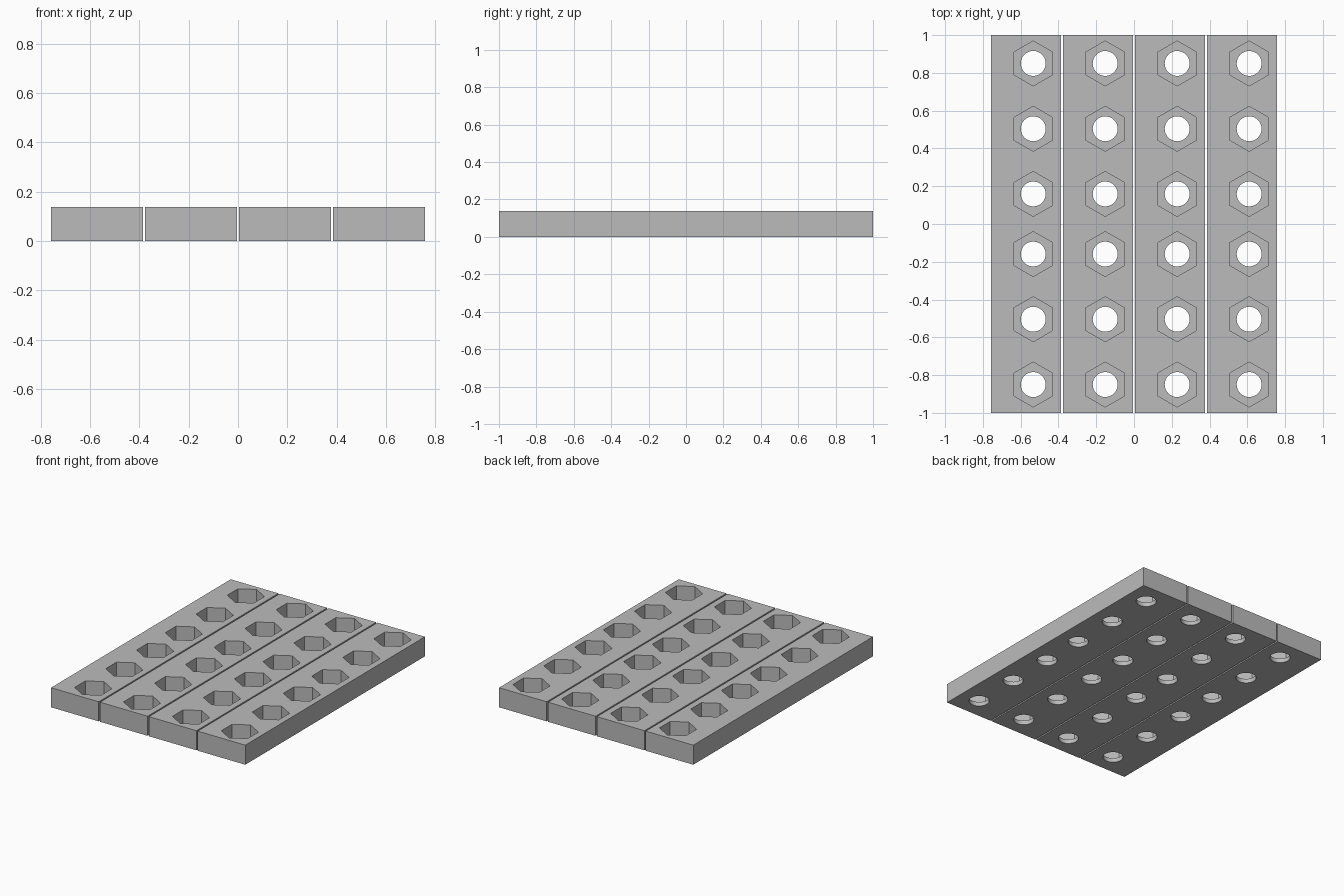
import bpy, math

if "Cube" in bpy.data.objects:
    bpy.data.objects.remove(bpy.data.objects["Cube"])

LENGTH, WIDTH, HEIGHT = 2.0, 0.371, 0.138
PITCH = 0.381            # bar spacing, leaving a thin gap
HOLE_SHIFT = 0.038       # holes sit off the bar's centre line
FLOOR = 0.03             # thickness left under each hex pocket
ROWS = [s * y for y in (0.159, 0.504, 0.85) for s in (-1, 1)]

grey = bpy.data.materials.new("plain grey")
grey.diffuse_color = (0.5, 0.5, 0.5, 1)
grey.use_nodes = True
grey.node_tree.nodes["Principled BSDF"].inputs["Base Color"].default_value = grey.diffuse_color


def cutter(x, y, sides, radius, z0, z1):
    """Upright prism used to cut one hole, with a corner on the y axis."""
    bpy.ops.mesh.primitive_cylinder_add(
        vertices=sides, radius=radius, depth=z1 - z0, location=(x, y, (z0 + z1) / 2))
    return bpy.context.object


def cut(target, tools):
    """Join the tools and subtract them from the target."""
    bpy.ops.object.select_all(action='DESELECT')
    for t in tools:
        t.select_set(True)
    bpy.context.view_layer.objects.active = tools[0]
    bpy.ops.object.join()
    tool = bpy.context.object
    tool.hide_render = True
    bpy.ops.object.select_all(action='DESELECT')
    target.select_set(True)
    bpy.context.view_layer.objects.active = target
    mod = target.modifiers.new("holes", 'BOOLEAN')
    mod.operation, mod.solver, mod.object = 'DIFFERENCE', 'EXACT', tool
    bpy.ops.object.modifier_apply(modifier=mod.name)
    bpy.data.objects.remove(tool)


for i in range(4):
    cx = (i - 1.5) * PITCH
    # Solid bar
    bpy.ops.mesh.primitive_cube_add(size=1, location=(cx, 0, HEIGHT / 2))
    bar = bpy.context.object
    bar.name = f"bar_{i + 1}"
    bar.scale = (WIDTH, LENGTH, HEIGHT)
    bpy.ops.object.transform_apply(location=False, rotation=False, scale=True)
    hx = cx + HOLE_SHIFT
    # Hexagonal pockets from the top, then round holes through the floor
    cut(bar, [cutter(hx, y, 6, 0.119, FLOOR, HEIGHT + 0.1) for y in ROWS])
    cut(bar, [cutter(hx, y, 32, 0.066, -0.1, HEIGHT + 0.1) for y in ROWS])
    bar.data.materials.clear()
    bar.data.materials.append(grey)
    for p in bar.data.polygons:
        p.material_index = 0
    bpy.ops.object.shade_smooth_by_angle(angle=math.radians(30))
